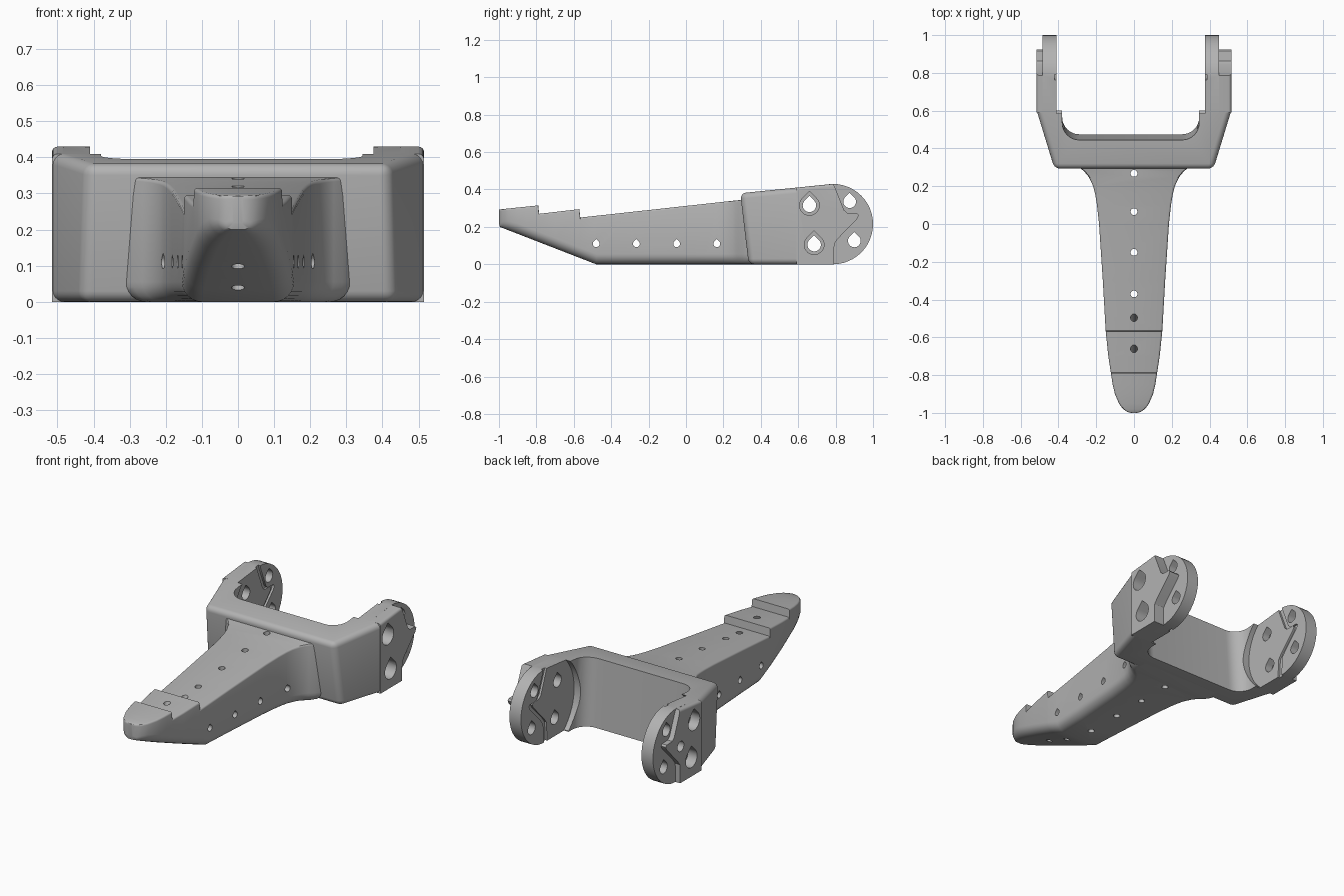
import bpy, bmesh, math
from mathutils import Matrix

if "Cube" in bpy.data.objects:
    bpy.data.objects.remove(bpy.data.objects["Cube"])

grey = bpy.data.materials.new("warm_grey")
grey.diffuse_color = (0.45, 0.45, 0.45, 1)
grey.use_nodes = True
grey.node_tree.nodes["Principled BSDF"].inputs["Base Color"].default_value = grey.diffuse_color


def loft(name, rings, weight=None):
    """Skin equal-length closed rings and cap both ends; weight picks bevelled edges."""
    bm = bmesh.new()
    vs = [[bm.verts.new(p) for p in r] for r in rings]
    n = len(rings[0])
    for a, b in zip(vs, vs[1:]):
        for i in range(n):
            bm.faces.new((a[i], a[(i + 1) % n], b[(i + 1) % n], b[i]))
    bm.faces.new(vs[0][::-1])
    bm.faces.new(vs[-1])
    bmesh.ops.recalc_face_normals(bm, faces=bm.faces)
    if weight:
        lay = bm.edges.layers.float.new("bevel_weight_edge")
        for e in bm.edges:
            e[lay] = 1.0 if weight(e.verts[0].co, e.verts[1].co) else 0.0
    me = bpy.data.meshes.new(name)
    bm.to_mesh(me)
    bm.free()
    me.materials.append(grey)
    ob = bpy.data.objects.new(name, me)
    bpy.context.collection.objects.link(ob)
    return ob


def prism_x(name, pts, x0, x1, weight=None):
    return loft(name, [[(x, y, z) for y, z in pts] for x in (x0, x1)], weight)


def apply_mods(ob):
    bpy.context.view_layer.objects.active = ob
    for m in list(ob.modifiers):
        bpy.ops.object.modifier_apply(modifier=m.name)


def bevel(ob, width):
    m = ob.modifiers.new("bevel", 'BEVEL')
    m.limit_method, m.width, m.segments = 'WEIGHT', width, 5
    apply_mods(ob)


def cut(ob, cutter):
    m = ob.modifiers.new("cut", 'BOOLEAN')
    m.operation, m.solver, m.object = 'DIFFERENCE', 'EXACT', cutter
    apply_mods(ob)
    bpy.data.objects.remove(cutter)


def circle(y, z, r, n=48):
    return [(y + r * math.cos(i * 2 * math.pi / n), z + r * math.sin(i * 2 * math.pi / n))
            for i in range(n)]


def teardrop(y, z, r):
    arc = [math.radians(135 + 270 * i / 20) for i in range(21)]
    return [(y + r * math.cos(a), z + r * math.sin(a)) for a in arc] + [(y, z + 1.41 * r)]


def lerp(table, y):
    for (a, p), (b, q) in zip(table, table[1:]):
        if y <= b:
            return p + (q - p) * max(0, (y - a) / (b - a))
    return table[-1][1]


# Tapering leg: half-width and top height along y
WIDTH = [(-1, .015), (-.995, .035), (-.98, .058), (-.95, .08), (-.9, .101), (-.85, .113),
         (-.785, .123), (-.7, .136), (-.565, .15), (-.3, .165), (0, .185), (.1, .196),
         (.16, .206), (.2, .216), (.25, .24), (.28, .265), (.3, .29), (.33, .31), (.4, .31)]
TOP = [(-1, .293), (-.79, .315), (-.785, .27), (-.57, .295), (-.565, .25), (.4, .356)]
stations = sorted({y for y, _ in WIDTH + TOP} | {-.48})


def section(y):
    w, zt = lerp(WIDTH, y), lerp(TOP, y)
    zb = max(0, (-.48 - y) * .388) + (.015 if y == -1 else 0)
    r, t = min(.055, w * .6), .01
    half = []
    for i in range(7):
        a = math.pi / 2 * i / 6
        half.append((w - r + r * math.sin(a), y, zb + r - r * math.cos(a)))
    for i in range(4):
        a = math.pi / 2 * i / 3
        half.append((w - t + t * math.cos(a), y, zt - t + t * math.sin(a)))
    return half + [(-x, y, z) for x, y, z in reversed(half)]


leg = loft("leg", [section(y) for y in stations])

# Leg cross holes and lacing holes
for y in (-.48, -.265, -.05, .165):
    cut(leg, prism_x("cutter", teardrop(y, .11, .018), -.6, .6))
for y, tilt in ((.268, 0), (.065, 0), (-.15, 0), (-.37, 0), (-.495, .37), (-.67, .37)):
    ring = circle(0, 0, .018, 20)
    c = loft("cutter", [[(a, b, z) for a, b in ring] for z in (-.5, .3)])
    c.data.transform(Matrix.Translation((0, y, .26)) @ Matrix.Rotation(-tilt, 4, 'X'))
    cut(leg, c)


# U-shaped bracket: outer corners slant, inner corners are rounded
def bracket_ring(top):
    cx, fy, by = (.42, .29, .445) if top else (.434, .335, .475)
    pts = [(-.515, .6), (-cx, fy), (cx, fy), (.515, .6), (.345, .6)]
    for side, wall in ((1, .345), (-1, .38)):
        arc = []
        for i in range(9):
            a = math.pi / 2 * i / 8
            arc.append((side * (wall - .09 + .09 * math.cos(a)), by + .09 - .09 * math.sin(a)))
        pts += arc if side > 0 else arc[::-1]
    pts.append((-.38, .6))
    return [(x, y, .38 + .1 * (y - .29) if top else 0) for x, y in pts]


def outer_edge(a, b):
    def out(v):
        return abs(v.x) > .4 and (v.y < .35 or abs(v.x) > .5)
    return out(a) and out(b) and min(a.y, b.y) < .5


bracket = loft("bracket", [bracket_ring(False), bracket_ring(True)], outer_edge)
bevel(bracket, .03)
# Round clearance for the neighbouring link
for x0, x1 in ((-.41, -.3), (.3, .375)):
    cut(bracket, prism_x("cutter", circle(.785, .215, .28, 64), x0, x1))

# Hinge arms: round plate, outer stop pad with a tooth, holes
disc = [(.785 + .215 * math.sin(math.pi * i / 24), .215 - .215 * math.cos(math.pi * i / 24))
        for i in range(25)]
PLATE = [(.59, 0)] + disc + [(.59, .41)]
ZIGZAG = [(.79, 0), (.793, .11), (.815, .14), (.915, .243), (.924, .262), (.915, .272),
          (.862, .274), (.845, .29), (.795, .415), (.787, .4297)]
PAD = [(.59, 0)] + ZIGZAG + [(.59, .41)]
HOLES = [(.66, .315, .036), (.685, .105, .036), (.875, .335, .034), (.9, .125, .034)]

for side, inner, outer in (("left", -.41, -.485), ("right", .375, .45)):
    s = 1 if outer > 0 else -1
    plate = prism_x(side + "_hinge_plate", PLATE, inner, outer)
    pad = prism_x(side + "_stop_pad", PAD, outer - s * .002, s * .515,
                  lambda a, b: min(abs(a.x), abs(b.x)) > .51 and min(a.z, b.z) > .405
                  and min(a.y, b.y) < .7)
    bevel(pad, .024)
    for y, z, r in HOLES:
        for part in (plate, pad):
            cut(part, prism_x("cutter", teardrop(y, z, r), s * .3, s * .6))
    # Counterbores on the outside of the front pair
    for y, z, r in HOLES[:2]:
        for part in (plate, pad):
            cut(part, prism_x("cutter", teardrop(y, z, .053), s * (.455 if s < 0 else .42), s * .6))
    # Blind pivot socket on the left
    if s < 0:
        for part in (plate, pad):
            cut(part, prism_x("cutter", circle(.785, .215, .03, 24), -.6, -.46))
    # Shallow zigzag groove on the inner face
    line = [(.785, -.02)] + ZIGZAG[1:-1] + [(.787, .45)]
    band = [(y - .03, z) for y, z in line] + line[::-1]
    cut(plate, prism_x("cutter", band, inner - s * .02, inner + s * .012))

for ob in bpy.context.scene.objects:
    bpy.ops.object.select_all(action='DESELECT')
    ob.select_set(True)
    bpy.context.view_layer.objects.active = ob
    bpy.ops.object.shade_smooth_by_angle(angle=math.radians(30))
